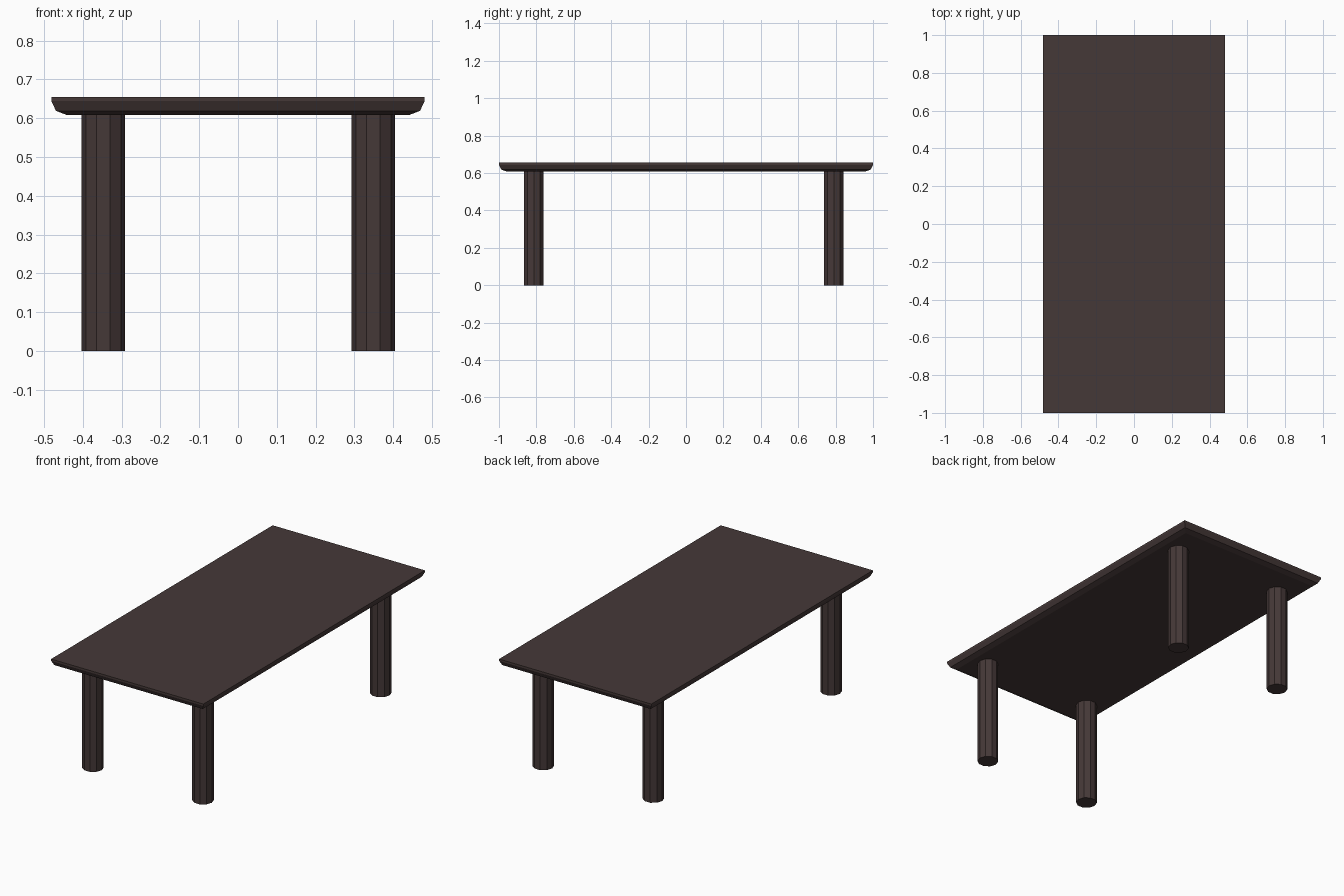
import bpy
import bmesh

cube = bpy.data.objects.get("Cube")
if cube:
    bpy.data.objects.remove(cube, do_unlink=True)

# Dark stained wood
wood = bpy.data.materials.new("dark_brown_wood")
wood.use_nodes = True
colour = (0.06, 0.04, 0.039, 1)
wood.diffuse_color = colour
wood.node_tree.nodes["Principled BSDF"].inputs["Base Color"].default_value = colour


def make_object(name, bm, location=(0, 0, 0)):
    bmesh.ops.recalc_face_normals(bm, faces=bm.faces)
    mesh = bpy.data.meshes.new(name)
    bm.to_mesh(mesh)
    bm.free()
    mesh.materials.append(wood)
    obj = bpy.data.objects.new(name, mesh)
    obj.location = location
    bpy.context.collection.objects.link(obj)
    return obj


# Tabletop: rectangular rings (inset, height) with a chamfered underside
HALF_X, HALF_Y = 0.481, 1.0
PROFILE = [(0.041, 0.608), (0.012, 0.619), (0, 0.644), (0, 0.655)]
bm = bmesh.new()
rings = []
for inset, z in PROFILE:
    x, y = HALF_X - inset, HALF_Y - inset
    rings.append([bm.verts.new((sx * x, sy * y, z))
                  for sx, sy in ((-1, -1), (1, -1), (1, 1), (-1, 1))])
for low, high in zip(rings, rings[1:]):
    for i in range(4):
        j = (i + 1) % 4
        bm.faces.new((low[i], low[j], high[j], high[i]))
bm.faces.new(rings[0][::-1])
bm.faces.new(rings[-1])
make_object("tabletop", bm)

# Four ten-sided legs
LEG_HEIGHT = 0.609
for end, y in (("front", -0.814), ("back", 0.79)):
    for side, x in (("right", -0.347), ("left", 0.349)):
        bm = bmesh.new()
        bmesh.ops.create_cone(bm, cap_ends=True, segments=10, radius1=0.056,
                              radius2=0.056, depth=LEG_HEIGHT)
        # Put corners on the x axis
        for v in bm.verts:
            v.co.x, v.co.y = v.co.y, -v.co.x
        make_object(f"{end}_{side}_leg", bm, (x, y, LEG_HEIGHT / 2))
